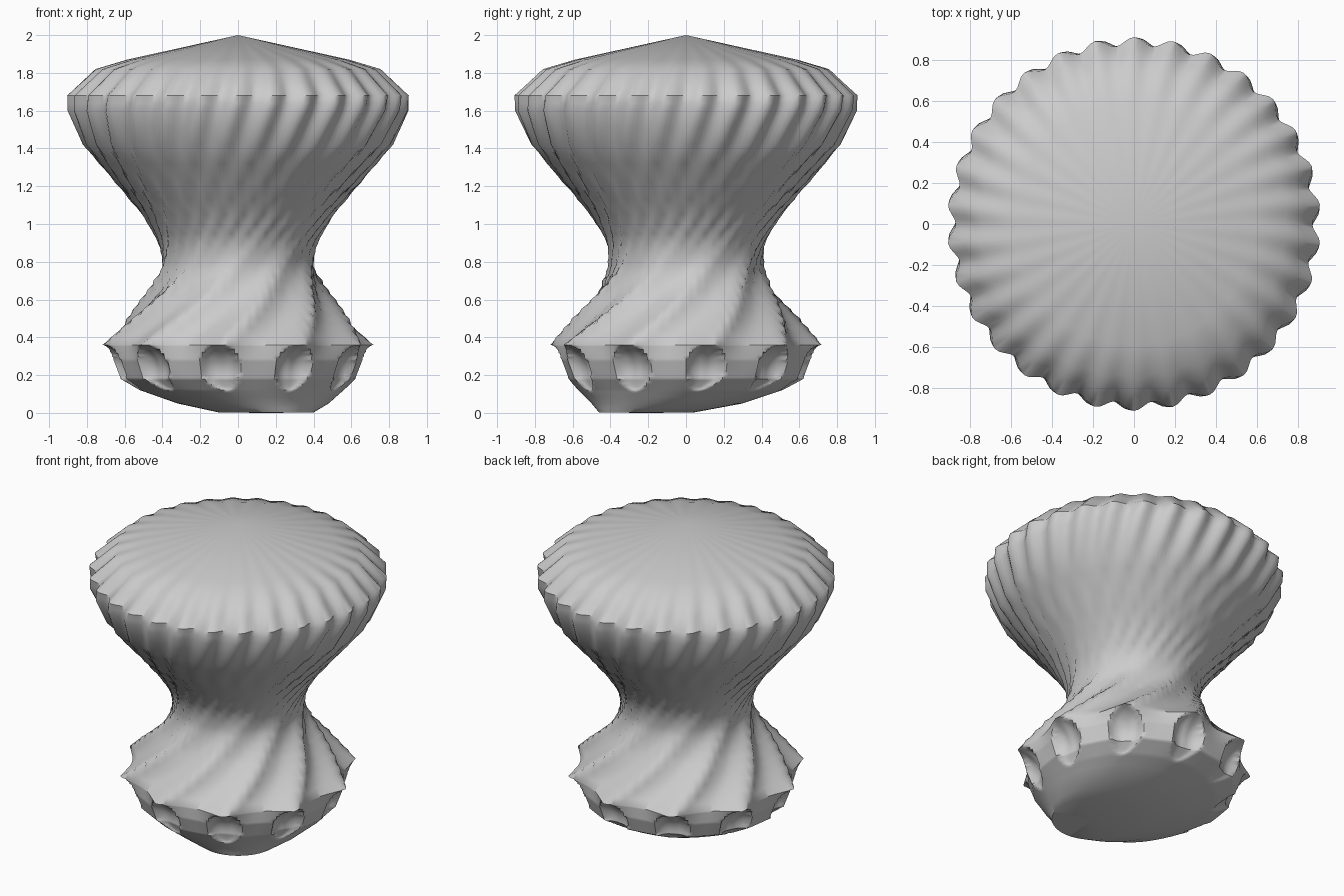
import bpy, bmesh
from math import sin, cos, pi, radians, sqrt

if "Cube" in bpy.data.objects:
    bpy.data.objects.remove(bpy.data.objects["Cube"])

SEG = 240
PHASE = 9.5  # azimuth of the first scoop, degrees

# z, radius, 10-lobe depth, 30-flute depth, twist in degrees, base shift x, y
KEYS = [
    (0.002, 0.25, 0.000, 0.000, 0, 0.15, -0.21),
    (0.05, 0.40, 0.000, 0.000, 0, 0.08, -0.10),
    (0.12, 0.54, 0.004, 0.000, 0, 0.02, -0.03),
    (0.18, 0.625, 0.010, 0.000, 0, 0, 0),
    (0.28, 0.668, 0.020, 0.000, 0, 0, 0),
    (0.36, 0.690, 0.040, 0.000, 0, 0, 0),
    (0.45, 0.610, 0.038, 0.002, 8, 0, 0),
    (0.55, 0.530, 0.030, 0.004, 18, 0, 0),
    (0.65, 0.455, 0.020, 0.005, 28, 0, 0),
    (0.75, 0.408, 0.010, 0.006, 40, 0, 0),
    (0.82, 0.400, 0.006, 0.006, 48, 0, 0),
    (0.92, 0.420, 0.003, 0.008, 59, 0, 0),
    (1.05, 0.500, 0.000, 0.010, 69, 0, 0),
    (1.22, 0.640, 0.000, 0.014, 79, 0, 0),
    (1.42, 0.805, 0.000, 0.017, 87, 0, 0),
    (1.60, 0.885, 0.000, 0.020, 91, 0, 0),
    (1.68, 0.888, 0.000, 0.021, 92.5, 0, 0),
    (1.82, 0.745, 0.000, 0.012, 94, 0, 0),
    (1.87, 0.585, 0.000, 0.004, 95, 0, 0),
]


def sample(z):
    """Linear blend of the key rows at height z."""
    for a, b in zip(KEYS, KEYS[1:]):
        if z <= b[0]:
            t = (z - a[0]) / (b[0] - a[0])
            return [p + (q - p) * t for p, q in zip(a, b)]
    return list(KEYS[-1])


def heights():
    """Ring heights: dense through the scoops, sparser above."""
    out = [0.002, 0.025, 0.05, 0.085]
    out += [0.105 + 0.0075 * i for i in range(35)]
    out += [0.40 + 0.05 * i for i in range(14)]
    out += [1.13, 1.22, 1.32, 1.42, 1.51, 1.60, 1.64, 1.68, 1.75, 1.82, 1.87]
    return out


def ring_point(z, theta):
    _, r, lobe, flute, twist, sx, sy = sample(z)
    a = theta - radians(PHASE + twist)
    r += lobe * (1 - 2 * abs(sin(5 * a)))       # pleats, pointed crests
    r += flute * cos(30 * a)                    # fine spiral flutes
    # scooped hollows under each pleat tip
    if 0.1 < z < 0.37:
        step = pi / 5
        off = theta - radians(PHASE)
        off -= step * round(off / step)
        e = (off * 0.66 / 0.105) ** 2 + ((z - 0.238) / 0.12) ** 2
        if e < 1:
            upper = 0.08 + 0.25 * (z - 0.238)
            r -= upper * sqrt(1 - e) * (1 - 0.25 * e)
    return (r * cos(theta) + sx, r * sin(theta) + sy, z)


# Twisted fluted body
bm = bmesh.new()
rings = [[bm.verts.new(ring_point(z, 2 * pi * i / SEG)) for i in range(SEG)]
         for z in heights()]
for lo, hi in zip(rings, rings[1:]):
    for i in range(SEG):
        j = (i + 1) % SEG
        bm.faces.new((lo[i], lo[j], hi[j], hi[i]))
# Pointed top and closed base
tip = bm.verts.new((0, 0, 2.0))
base = bm.verts.new((0.15, -0.21, 0))
for i in range(SEG):
    j = (i + 1) % SEG
    bm.faces.new((rings[-1][i], rings[-1][j], tip))
    bm.faces.new((rings[0][j], rings[0][i], base))
bmesh.ops.recalc_face_normals(bm, faces=bm.faces)

mesh = bpy.data.meshes.new("twisted_body")
bm.to_mesh(mesh)
bm.free()
body = bpy.data.objects.new("twisted_body", mesh)
bpy.context.collection.objects.link(body)
bpy.context.view_layer.objects.active = body
body.select_set(True)
bpy.ops.object.shade_smooth_by_angle(angle=radians(45))
